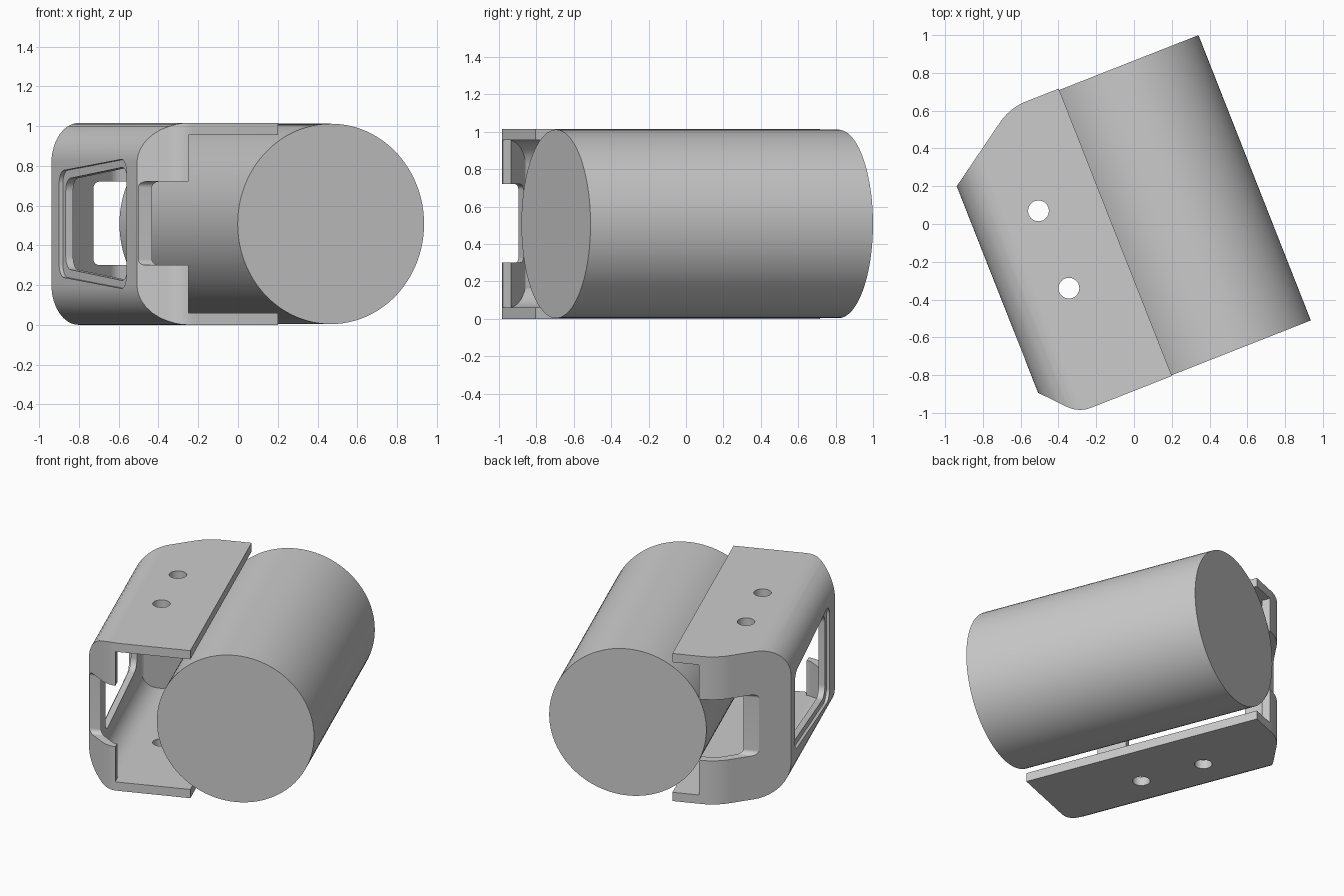
import bpy, bmesh, math
from mathutils import Vector, Matrix

cube = bpy.data.objects.get("Cube")
if cube:
    bpy.data.objects.remove(cube)

TURN = Matrix.Rotation(math.radians(21.5), 4, 'Z')
HEIGHT, WALL = 1.015, 0.06
MID = HEIGHT / 2

grey = bpy.data.materials.new("plain_grey")
grey.use_nodes = True
grey.diffuse_color = (0.6, 0.6, 0.6, 1)
grey.node_tree.nodes["Principled BSDF"].inputs["Base Color"].default_value = (0.6, 0.6, 0.6, 1)


def rounded(points, steps=10):
    """Outline from (a, b, radius) corners, with tangent arcs at the rounded ones."""
    out = []
    for i, (a, b, r) in enumerate(points):
        p = Vector((a, b))
        if r == 0:
            out.append(p)
            continue
        d1 = (Vector(points[i - 1][:2]) - p).normalized()
        d2 = (Vector(points[(i + 1) % len(points)][:2]) - p).normalized()
        half = d1.angle(d2) / 2
        centre = p + (d1 + d2).normalized() * (r / math.sin(half))
        start = p + d1 * (r / math.tan(half)) - centre
        end = p + d2 * (r / math.tan(half)) - centre
        for k in range(steps + 1):
            out.append(centre + start.lerp(end, k / steps).normalized() * r)
    return out


def prism(name, outline, axis, low, high):
    """Extrude a 2D outline along x, y or z."""
    def place(p, t):
        return {'x': (t, p[0], p[1]), 'y': (p[0], t, p[1]), 'z': (p[0], p[1], t)}[axis]
    bm = bmesh.new()
    a = [bm.verts.new(place(p, low)) for p in outline]
    b = [bm.verts.new(place(p, high)) for p in outline]
    bm.faces.new(a)
    bm.faces.new(b[::-1])
    for i in range(len(a)):
        j = (i + 1) % len(a)
        bm.faces.new((a[i], b[i], b[j], a[j]))
    bmesh.ops.recalc_face_normals(bm, faces=bm.faces)
    mesh = bpy.data.meshes.new(name)
    bm.to_mesh(mesh)
    bm.free()
    mesh.materials.append(grey)
    obj = bpy.data.objects.new(name, mesh)
    bpy.context.collection.objects.link(obj)
    return obj


def combine(target, tool, operation):
    """Apply a boolean and discard the tool."""
    mod = target.modifiers.new("cut", 'BOOLEAN')
    mod.operation, mod.object, mod.solver = operation, tool, 'EXACT'
    graph = bpy.context.evaluated_depsgraph_get()
    mesh = bpy.data.meshes.new_from_object(target.evaluated_get(graph))
    target.modifiers.clear()
    target.data = mesh
    bpy.data.objects.remove(tool)


def box(a0, a1, b0, b1, r=0):
    return rounded([(a0, b0, r), (a1, b0, r), (a1, b1, r), (a0, b1, r)])


def finish(obj):
    obj.data.transform(TURN)
    bpy.ops.object.select_all(action='DESELECT')
    obj.select_set(True)
    bpy.context.view_layer.objects.active = obj
    bpy.ops.object.shade_smooth_by_angle(angle=math.radians(30))


# Bracket shell: rounded channel trimmed to a plan with angled ends
EDGE = -0.108
bracket = prism("bracket", rounded([(-0.80, 0, 0.2), (EDGE, 0, 0),
                                    (EDGE, HEIGHT, 0), (-0.80, HEIGHT, 0.2)]), 'y', -1, 1)
plan = rounded([(-0.80, 0.53, 0), (-0.80, -0.645, 0), (-0.638, -0.822, 0.16),
                (EDGE, -0.822, 0), (EDGE, 0.813, 0), (-0.386, 0.813, 0.3)])
combine(bracket, prism("plan", plan, 'z', -0.2, 1.2), 'INTERSECT')

# Hollow inside, open towards the cylinder and at both ends
hollow = prism("hollow", rounded([(-0.80 + WALL, WALL, 0.14), (0.3, WALL, 0),
                                  (0.3, HEIGHT - WALL, 0), (-0.80 + WALL, HEIGHT - WALL, 0.14)]),
               'y', -1.1, 1.1)
inner = rounded([(-0.74, 0.505, 0.04), (-0.74, -0.63, 0.04), (-0.61, -0.772, 0.05), (-0.59, -0.772, 0),
                 (-0.59, -1, 0), (0.2, -1, 0), (0.2, 1, 0), (-0.28, 1, 0),
                 (-0.28, 0.755, 0), (-0.37, 0.755, 0.1)])
combine(hollow, prism("inner_plan", inner, 'z', -0.2, 1.2), 'INTERSECT')
combine(bracket, hollow, 'DIFFERENCE')

# Openings in the two angled end walls
for side in (-1, 1):
    lo, hi = sorted((side * 0.65, side * 1.2))
    combine(bracket, prism("end_opening", box(lo, hi, 0.3, 0.72, 0.03), 'x', -1, 0), 'DIFFERENCE')

# Tapered side window with a stepped rim
for inset, depth in ((0, 0.02), (0.04, 0.15)):
    back, front = 0.425 - inset, -0.50 + inset
    hb, hf = 0.265 - inset, 0.33 - inset
    window = rounded([(back, MID - hb, 0.07), (front, MID - hf, 0.07),
                      (front, MID + hf, 0.07), (back, MID + hb, 0.07)])
    combine(bracket, prism("window", window, 'x', -1, -0.80 + depth), 'DIFFERENCE')

# Two screw holes through both plates
for along in (0.25, -0.19):
    ring = [(-0.445 + 0.055 * math.cos(k * math.tau / 32),
             along + 0.055 * math.sin(k * math.tau / 32)) for k in range(32)]
    combine(bracket, prism("screw_hole", ring, 'z', -0.2, 1.2), 'DIFFERENCE')
finish(bracket)

# Large solid cylinder lying beside the bracket
circle = [(0.18 + 0.504 * math.cos(k * math.tau / 96),
           MID + 0.504 * math.sin(k * math.tau / 96)) for k in range(96)]
finish(prism("cylinder_body", circle, 'y', -0.818, 0.805))
